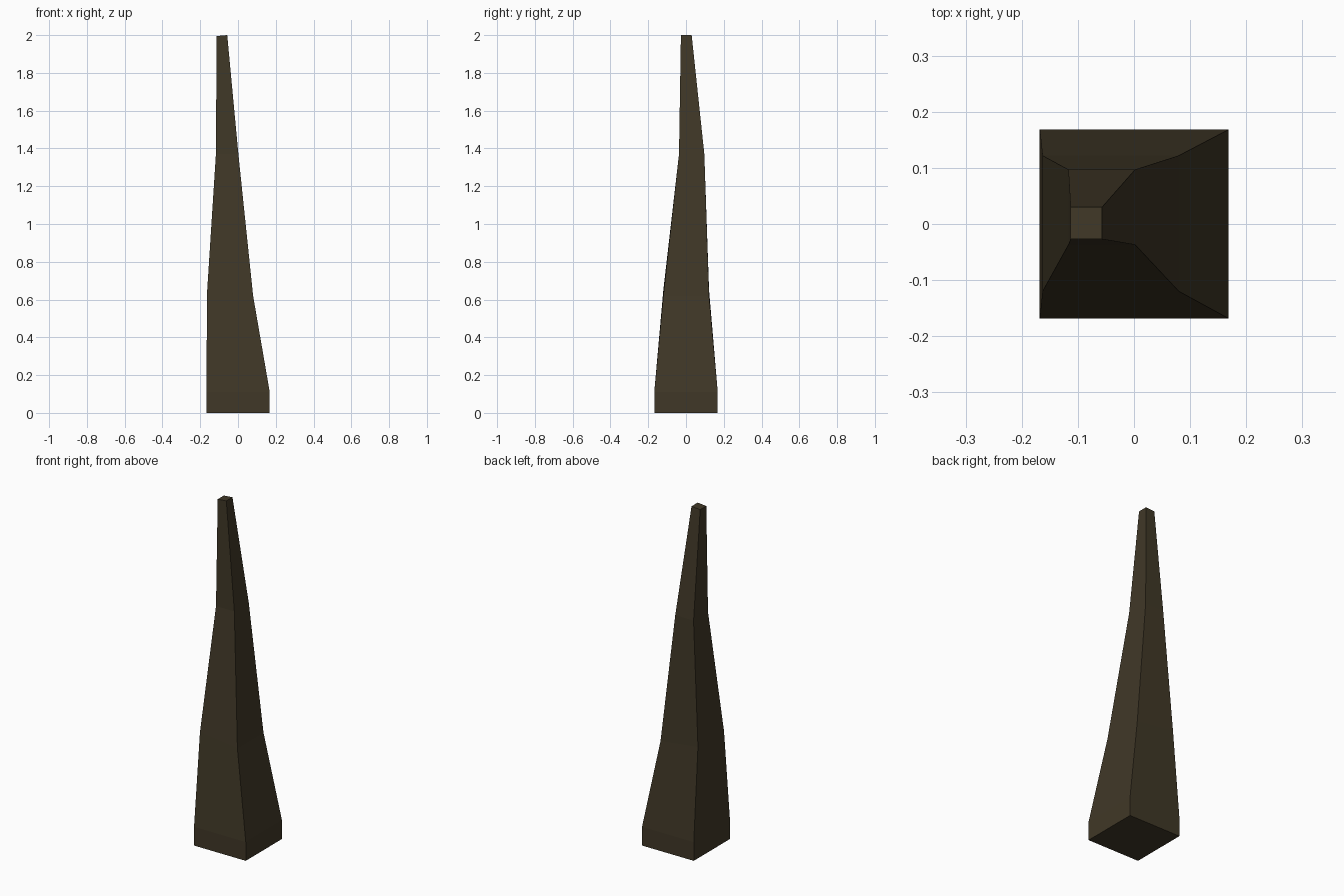
import bpy, bmesh

if "Cube" in bpy.data.objects:
    bpy.data.objects.remove(bpy.data.objects["Cube"])

# dark brown horn colour
mat = bpy.data.materials.new("dark brown")
mat.diffuse_color = (0.051, 0.039, 0.020, 1)
mat.use_nodes = True
mat.node_tree.nodes["Principled BSDF"].inputs["Base Color"].default_value = mat.diffuse_color

# square cross-sections: x min, x max, y min, y max, z at left, z at right
rings = [
    (-0.168, 0.168, -0.168, 0.168, 0.0, 0.0),
    (-0.168, 0.168, -0.168, 0.168, 0.11, 0.11),
    (-0.163, 0.080, -0.120, 0.122, 0.65, 0.62),
    (-0.117, 0.002, -0.037, 0.097, 1.37, 1.37),
    (-0.113, -0.057, -0.027, 0.030, 1.995, 2.0),
]

# bent, tapering spike lofted through the sections
bm = bmesh.new()
loops = [[bm.verts.new(p) for p in ((x0, y0, zl), (x1, y0, zr), (x1, y1, zr), (x0, y1, zl))]
         for x0, x1, y0, y1, zl, zr in rings]
for low, high in zip(loops, loops[1:]):
    for i in range(4):
        j = (i + 1) % 4
        bm.faces.new((low[i], low[j], high[j], high[i]))
bm.faces.new(loops[0][::-1])
bm.faces.new(loops[-1])
bmesh.ops.recalc_face_normals(bm, faces=bm.faces)

mesh = bpy.data.meshes.new("bent_spike")
bm.to_mesh(mesh)
bm.free()
mesh.materials.append(mat)
bpy.context.collection.objects.link(bpy.data.objects.new("bent_spike", mesh))
